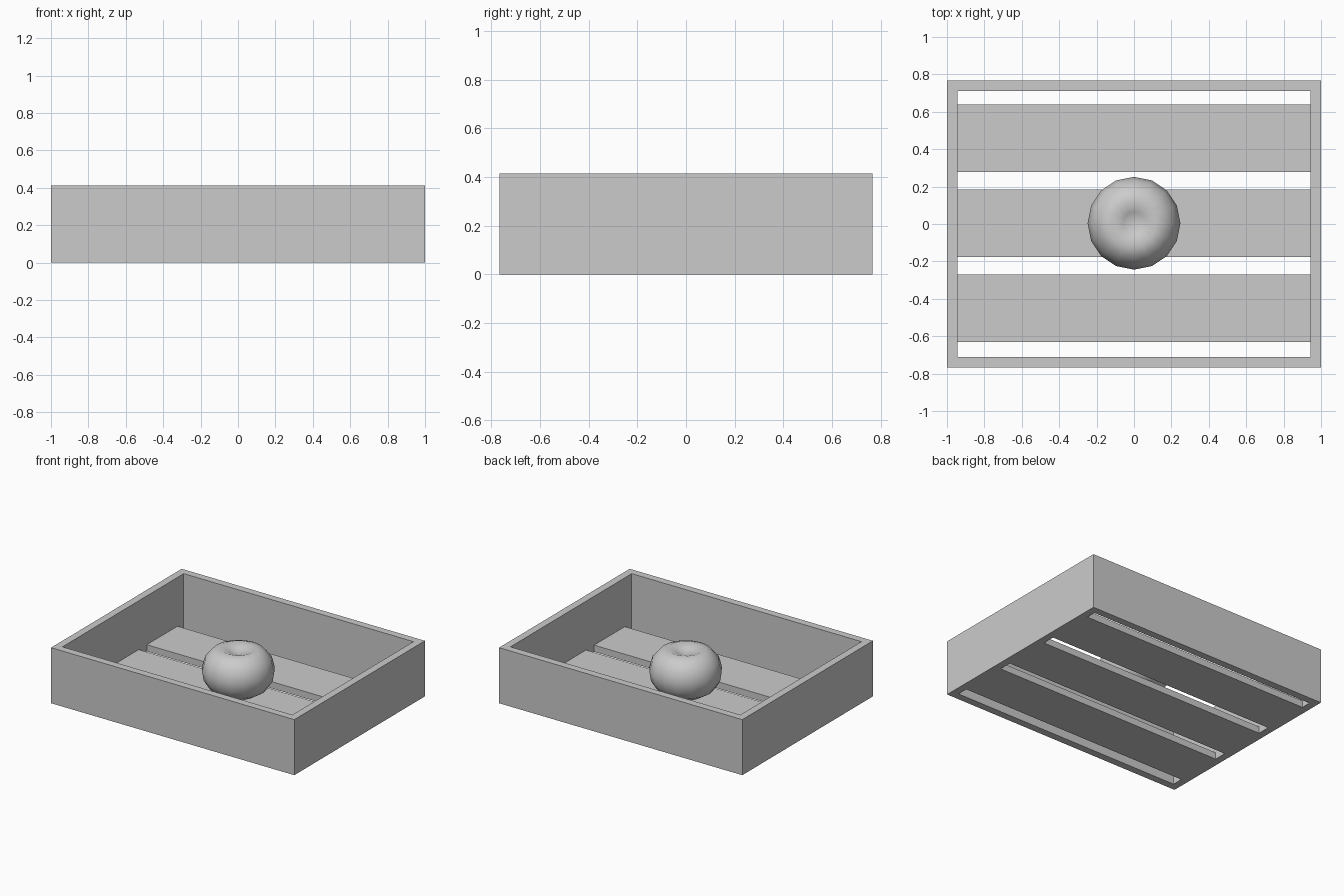
import bpy, bmesh, math

if "Cube" in bpy.data.objects:
    bpy.data.objects.remove(bpy.data.objects["Cube"], do_unlink=True)

grey = bpy.data.materials.new("light_grey")
grey.use_nodes = True
COLOR = (0.6, 0.6, 0.6, 1)
grey.diffuse_color = COLOR
grey.node_tree.nodes["Principled BSDF"].inputs["Base Color"].default_value = COLOR

HALF_X, HALF_Y, HEIGHT, WALL = 1.0, 0.767, 0.413, 0.055
SLAT_WIDTH, SLAT_THICK = 0.36, 0.05


def add_object(name, bm):
    bmesh.ops.recalc_face_normals(bm, faces=bm.faces)
    mesh = bpy.data.meshes.new(name)
    bm.to_mesh(mesh)
    bm.free()
    mesh.materials.append(grey)
    obj = bpy.data.objects.new(name, mesh)
    bpy.context.collection.objects.link(obj)
    return obj


# Crate walls: one mitred rectangular ring
bm = bmesh.new()
corners = [(-1, -1), (1, -1), (1, 1), (-1, 1)]
rings = []
for inset, z in [(0, 0), (0, HEIGHT), (WALL, HEIGHT), (WALL, 0)]:
    rings.append([bm.verts.new((sx * (HALF_X - inset), sy * (HALF_Y - inset), z))
                  for sx, sy in corners])
for k in range(4):
    a, b = rings[k], rings[(k + 1) % 4]
    for i in range(4):
        j = (i + 1) % 4
        bm.faces.new((a[i], a[j], b[j], b[i]))
add_object("crate_walls", bm)

# Floor slats
for name, y in [("front_slat", -0.451), ("middle_slat", 0.004), ("back_slat", 0.459)]:
    bm = bmesh.new()
    bmesh.ops.create_cube(bm, size=1)
    bmesh.ops.scale(bm, vec=(2 * (HALF_X - WALL), SLAT_WIDTH, SLAT_THICK), verts=bm.verts)
    bmesh.ops.translate(bm, vec=(0, y, SLAT_THICK / 2), verts=bm.verts)
    add_object(name, bm)

# Round fruit with a dimpled top, spun from a profile of (radius, height)
profile = [(0, 0.07), (0.07, 0.05), (0.14, 0.06), (0.2, 0.1), (0.237, 0.16), (0.248, 0.23),
           (0.228, 0.305), (0.18, 0.36), (0.12, 0.383), (0.06, 0.36), (0, 0.335)]
bm = bmesh.new()
verts = [bm.verts.new((r, 0, z)) for r, z in profile]
edges = [bm.edges.new(pair) for pair in zip(verts, verts[1:])]
bmesh.ops.spin(bm, geom=verts + edges, cent=(0, 0, 0), axis=(0, 0, 1),
               angle=2 * math.pi, steps=16)
bmesh.ops.remove_doubles(bm, verts=bm.verts, dist=0.001)
bmesh.ops.translate(bm, vec=(0, 0.004, 0), verts=bm.verts)
fruit = add_object("fruit", bm)
fruit.data.shade_smooth()
